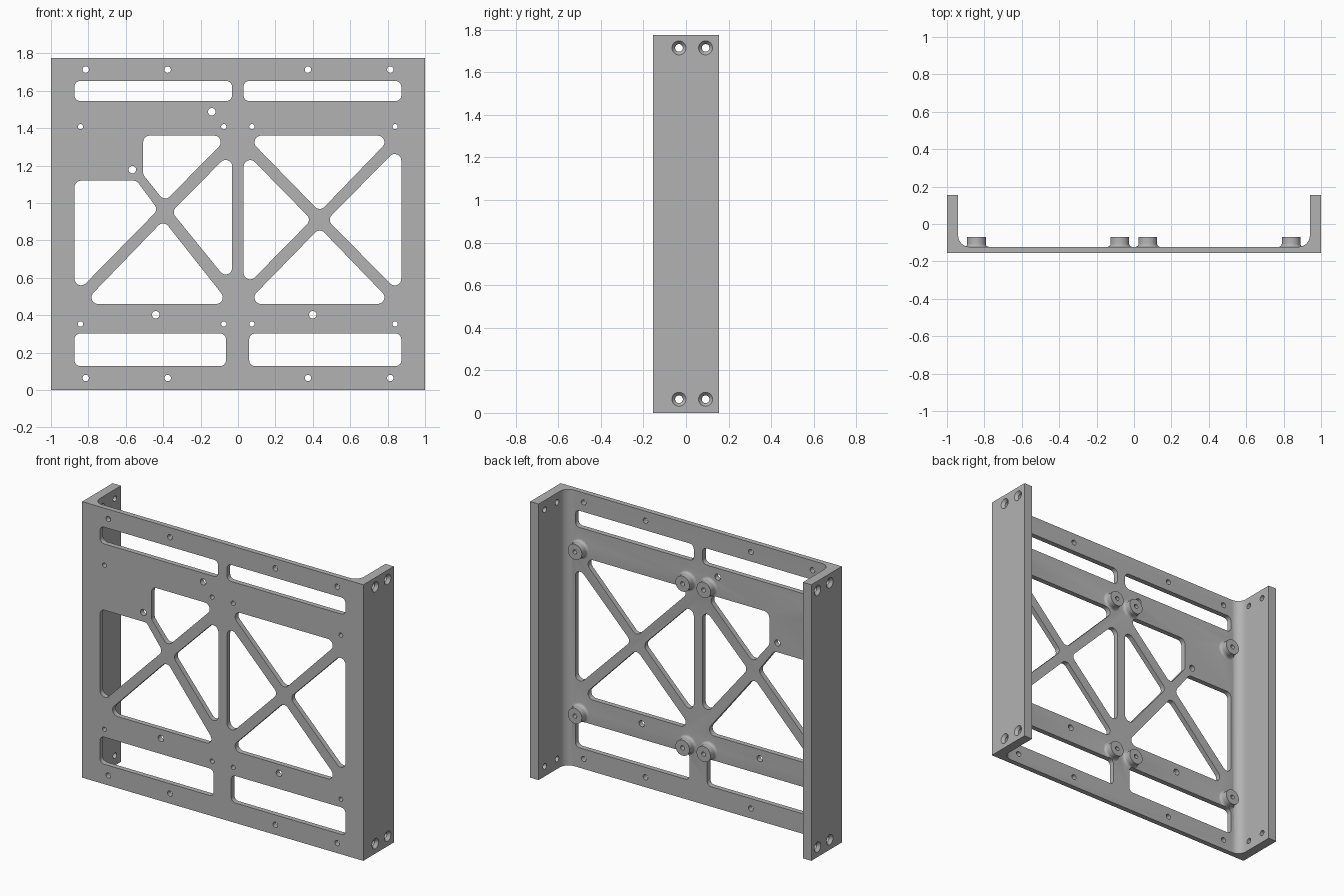
import bpy, bmesh, math
from mathutils import Vector, Matrix

cube = bpy.data.objects.get("Cube")
if cube:
    bpy.data.objects.remove(cube, do_unlink=True)

H = 1.775                     # bracket height
D = 0.155                     # half depth
BACK = -0.122                 # rear surface of the plate
FLANGE = 0.94                 # inner surface of the side flanges

metal = bpy.data.materials.new("grey_metal")
metal.use_nodes = True
metal.diffuse_color = (0.45, 0.45, 0.45, 1)
metal.node_tree.nodes["Principled BSDF"].inputs["Base Color"].default_value = (0.45, 0.45, 0.45, 1)


def finish(name, bm):
    bmesh.ops.recalc_face_normals(bm, faces=bm.faces)
    mesh = bpy.data.meshes.new(name)
    bm.to_mesh(mesh)
    bm.free()
    mesh.materials.append(metal)
    obj = bpy.data.objects.new(name, mesh)
    bpy.context.collection.objects.link(obj)
    return obj


def prism(bm, points, offset):
    """Extrude a closed outline of 3D points along an offset."""
    face = bm.faces.new([bm.verts.new(p) for p in points])
    out = bmesh.ops.extrude_face_region(bm, geom=[face])["geom"]
    verts = [v for v in out if isinstance(v, bmesh.types.BMVert)]
    bmesh.ops.translate(bm, verts=verts, vec=offset)


def rounded(corners, r, n=8):
    """Outline with every corner replaced by a tangent arc."""
    pts = [Vector(c) for c in corners]
    res = []
    for i, p in enumerate(pts):
        a = (pts[i - 1] - p).normalized()
        b = (pts[(i + 1) % len(pts)] - p).normalized()
        half = a.angle(b) / 2
        centre = p + (a + b).normalized() * (r / math.sin(half))
        start = p + a * (r / math.tan(half)) - centre
        end = p + b * (r / math.tan(half)) - centre
        sweep = math.pi - 2 * half
        for k in range(n + 1):
            t = k / n
            arc = start * math.sin((1 - t) * sweep) + end * math.sin(t * sweep)
            res.append(centre + arc / math.sin(sweep))
    return res


def lathe(bm, profile, origin, axis, n=32):
    """Closed solid of revolution from (radius, distance) pairs along an axis."""
    rot = Vector((0, 0, 1)).rotation_difference(Vector(axis)).to_matrix().to_4x4()
    mat = Matrix.Translation(origin) @ rot
    rings = []
    for r, d in profile:
        rings.append([bm.verts.new(mat @ Vector((r * math.cos(math.tau * k / n),
                                                 r * math.sin(math.tau * k / n), d)))
                      for k in range(n)])
    for low, high in zip(rings, rings[1:]):
        for k in range(n):
            j = (k + 1) % n
            bm.faces.new((low[k], low[j], high[j], high[k]))
    bm.faces.new(rings[0])
    bm.faces.new(rings[-1])


def arc(cx, cy, r, a0, a1, n=8):
    angles = [math.radians(a0 + (a1 - a0) * k / n) for k in range(n + 1)]
    return [(cx + r * math.cos(a), cy + r * math.sin(a)) for a in angles]


# Channel-shaped bracket: plate and two flanges with inner fillets
R = 0.06
right_half = [(1, -D), (1, D), (FLANGE, D)] + arc(FLANGE - R, BACK + R, R, 0, -90)
outline = right_half + [(-x, y) for x, y in reversed(right_half)]
bm = bmesh.new()
prism(bm, [(x, y, 0) for x, y in outline], (0, 0, H))
bracket = finish("mounting_bracket", bm)

# Standoffs with flared feet on the rear of the plate
standoff_spots = [(x, z) for x in (-0.842, -0.076, 0.074, 0.84) for z in (0.353, 1.408)]
F = 0.016
foot = [(0.05 + F, -0.015)] + arc(0.05 + F, F, F, 270, 180, 6) + [(0.05, 0.052)]
bm = bmesh.new()
for x, z in standoff_spots:
    lathe(bm, foot, (x, BACK, z), (0, 1, 0))
standoffs = finish("standoffs", bm)

# Plate openings
def box(x0, x1, z0, z1):
    return [(x0, z0), (x1, z0), (x1, z1), (x0, z1)]

slots = [box(-0.874, -0.032, 1.545, 1.652), box(0.03, 0.873, 1.545, 1.652),
         box(-0.874, -0.065, 0.128, 0.302), box(0.06, 0.873, 0.128, 0.302)]
right_truss = [[(0.04, 1.36), (0.83, 1.36), (0.437, 0.953)],
               [(0.04, 0.46), (0.83, 0.46), (0.437, 0.867)],
               [(0.03, 1.28), (0.03, 0.541), (0.393, 0.91)],
               [(0.873, 1.312), (0.873, 0.509), (0.477, 0.91)]]
left_truss = [[(-0.507, 1.36), (-0.044, 1.36), (-0.392, 1.007), (-0.507, 1.151)],
              [(-0.874, 1.119), (-0.542, 1.119), (-0.427, 0.964), (-0.874, 0.509)],
              [(-0.831, 0.46), (-0.044, 0.46), (-0.398, 0.908)],
              [(-0.031, 1.28), (-0.031, 0.554), (-0.355, 0.953)]]
bm = bmesh.new()
for shapes, radius in ((slots, 0.03), (right_truss + left_truss, 0.035)):
    for shape in shapes:
        prism(bm, [(p.x, -0.3, p.y) for p in rounded(shape, radius)], (0, 0.35, 0))

# Round holes through the plate and standoffs
edge_spots = [(x, z) for x in (-0.814, -0.376, 0.374, 0.814) for z in (0.064, 1.713)]
tool_spots = [(-0.14, 1.488), (-0.565, 1.178), (-0.44, 0.402), (0.4, 0.402)]
for spots, radius in ((edge_spots, 0.017), (standoff_spots, 0.014), (tool_spots, 0.02)):
    for x, z in spots:
        lathe(bm, [(radius, 0), (radius, 0.35)], (x, -0.3, z), (0, 1, 0), 24)

# Countersunk holes through the flanges
sink = [(0.018, -0.1), (0.018, -0.018), (0.033, 0), (0.033, 0.05)]
for side in (-1, 1):
    for y in (-0.033, 0.092):
        for z in (0.064, 1.715):
            lathe(bm, sink, (side, y, z), (side, 0, 0))
cutter = finish("opening_cutter", bm)

# Join the standoffs, then cut all openings
bpy.ops.object.select_all(action='DESELECT')
bracket.select_set(True)
bpy.context.view_layer.objects.active = bracket
for tool, operation in ((standoffs, 'UNION'), (cutter, 'DIFFERENCE')):
    mod = bracket.modifiers.new(tool.name, 'BOOLEAN')
    mod.operation = operation
    mod.solver = 'EXACT'
    mod.object = tool
    bpy.ops.object.modifier_apply(modifier=mod.name)
    bpy.data.objects.remove(tool, do_unlink=True)
bpy.ops.object.shade_smooth_by_angle(angle=math.radians(30))
